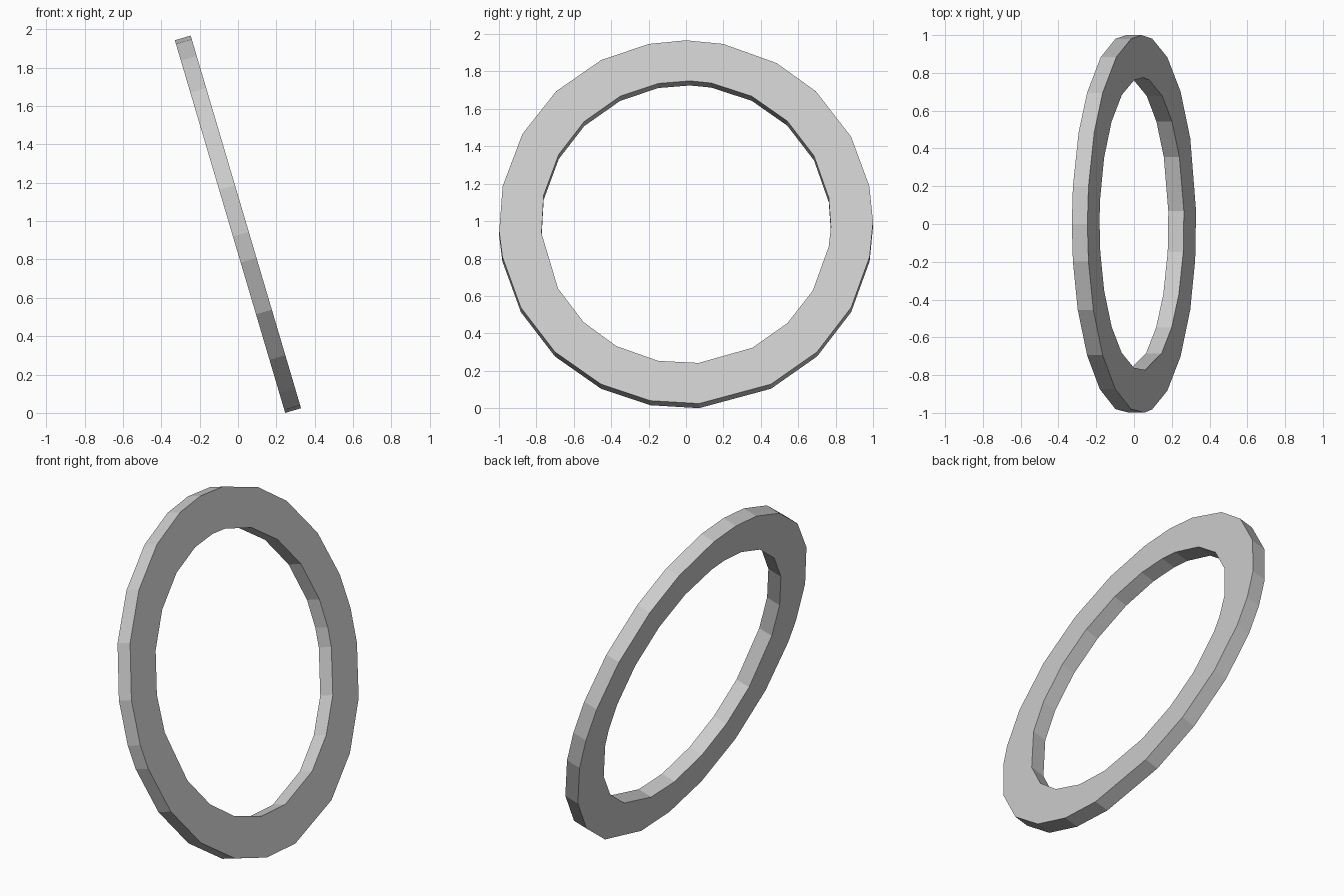
import bpy, bmesh
from math import radians, sin, cos
from mathutils import Matrix, Vector

if "Cube" in bpy.data.objects:
    bpy.data.objects.remove(bpy.data.objects["Cube"])

THICK = 0.086
TILT = radians(-16.5)

# Slightly irregular corner angles (degrees) of the low-poly rims
OUTER = [90, 78.5, 61, 46, 28, 11.4, 0, -11, -28, -45.5, -63, -86, -101, -117,
         -134.5, -152, -169, -177, -191.4, -209, -226, -243, -258.5]
INNER = [88.5, 80, 63, 45.7, 28, 10, -2, -10, -29, -45.5, -62.7, -85, -101,
         -118.7, -135, -152, -175.5, -191, -208.6, -225.4, -243, -259]


def rim(bm, angles, ry, rz):
    """Closed wire loop in the local YZ plane."""
    vs = [bm.verts.new((-THICK / 2, ry * cos(radians(a)), rz * sin(radians(a))))
          for a in angles]
    return [bm.edges.new((v, vs[(i + 1) % len(vs)])) for i, v in enumerate(vs)]


bm = bmesh.new()
edges = rim(bm, OUTER, 1.0, 1.014) + rim(bm, INNER, 0.775, 0.788)

# Flat annulus between the rims, extruded to a solid ring
bmesh.ops.triangle_fill(bm, edges=edges, use_beauty=True, normal=(1, 0, 0))
ext = bmesh.ops.extrude_face_region(bm, geom=bm.faces[:], use_keep_orig=True)
bmesh.ops.translate(bm, vec=Vector((THICK, 0, 0)),
                    verts=[g for g in ext["geom"] if isinstance(g, bmesh.types.BMVert)])
bmesh.ops.recalc_face_normals(bm, faces=bm.faces[:])

# Lean the ring back and rest it on the ground
bm.transform(Matrix.Rotation(TILT, 4, 'Y'))
low = min(v.co.z for v in bm.verts)
bm.transform(Matrix.Translation((0, 0, -low)))

mesh = bpy.data.meshes.new("tilted_ring")
bm.to_mesh(mesh)
bm.free()
ring = bpy.data.objects.new("tilted_ring", mesh)
bpy.context.collection.objects.link(ring)
